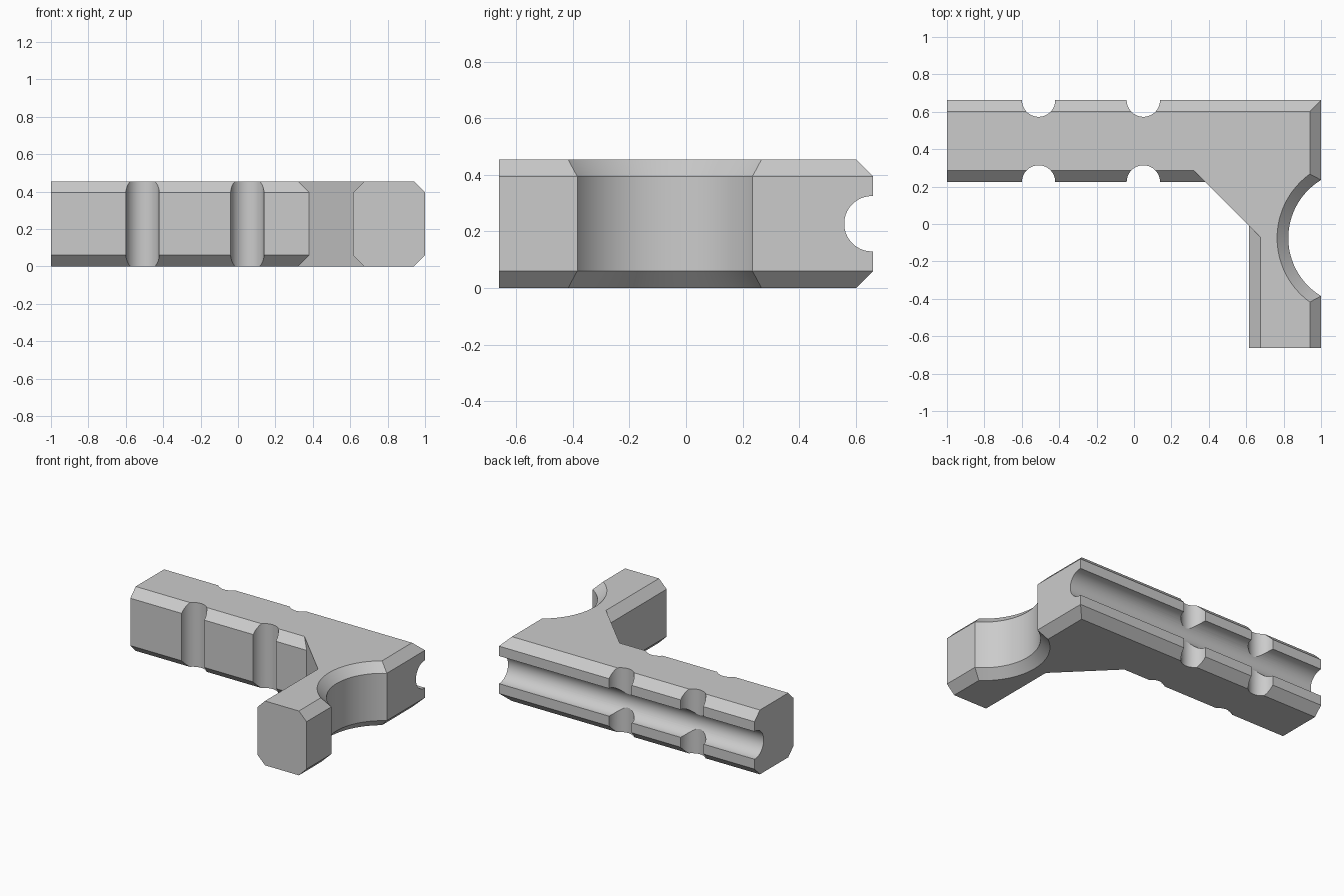
import bpy
import bmesh
import math

if "Cube" in bpy.data.objects:
    bpy.data.objects.remove(bpy.data.objects["Cube"], do_unlink=True)

H = 0.455          # block height
C = 0.06           # chamfer size
FRONT, BACK = 0.225, 0.662

grey = bpy.data.materials.new("light grey")
grey.use_nodes = True
grey.diffuse_color = (0.6, 0.6, 0.6, 1)
grey.node_tree.nodes["Principled BSDF"].inputs["Base Color"].default_value = (0.6, 0.6, 0.6, 1)


def loft(name, loops):
    """Closed solid through a stack of matching point loops."""
    bm = bmesh.new()
    rings = [[bm.verts.new(p) for p in loop] for loop in loops]
    n = len(rings[0])
    for a, b in zip(rings, rings[1:]):
        for i in range(n):
            j = (i + 1) % n
            bm.faces.new((a[i], a[j], b[j], b[i]))
    bm.faces.new(rings[0][::-1])
    bm.faces.new(rings[-1])
    bmesh.ops.recalc_face_normals(bm, faces=bm.faces)
    mesh = bpy.data.meshes.new(name)
    bm.to_mesh(mesh)
    bm.free()
    mesh.materials.append(grey)
    obj = bpy.data.objects.new(name, mesh)
    bpy.context.collection.objects.link(obj)
    return obj


def outline(c, z):
    """Bar, diagonal gusset and arm seen from above, long edges inset by c."""
    f, k, inner, outer = FRONT + c, BACK - c, 0.615 + c, 1 - c
    diagonal = 0.605
    return [(x, y, z) for x, y in (
        (-1, f), (diagonal - f, f), (inner, diagonal - inner),
        (inner, -BACK), (outer, -BACK), (outer, k), (-1, k))]


def circle(radius, cx, cy, z, n):
    return [(cx + radius * math.cos(math.tau * (i + 0.5) / n),
             cy + radius * math.sin(math.tau * (i + 0.5) / n), z) for i in range(n)]


# Chamfered bracket body
body = loft("bracket_body", [outline(C, 0), outline(0, C), outline(0, H - C), outline(C, H)])

# Round saddle in the arm, flared at top and bottom
R, E = 0.362, 0.05
cutters = [loft("saddle_cutter", [
    circle(r, 1.187, -0.075, z, 128) for r, z in (
        (R + C + E, -E), (R, C), (R, H - C), (R + C + E, H + E))])]

# Upright grooves on the front and back of the bar
for x in (-0.51, 0.05):
    for y in (FRONT, BACK):
        cutters.append(loft("groove_cutter", [circle(0.089, x, y, z, 48) for z in (-0.1, H + 0.1)]))

# Lengthwise channel along the back
cutters.append(loft("channel_cutter", [
    [(x, a, b) for a, b, _ in circle(0.098, BACK - 0.004, H / 2, 0, 48)] for x in (-1.1, 1.1)]))

bpy.context.view_layer.objects.active = body
for cutter in cutters:
    cutter.hide_render = True
    mod = body.modifiers.new("cut", "BOOLEAN")
    mod.operation = "DIFFERENCE"
    mod.solver = "EXACT"
    mod.object = cutter
    bpy.ops.object.modifier_apply(modifier=mod.name)
    bpy.data.objects.remove(cutter, do_unlink=True)

# Smooth the round cuts, keep the chamfers crisp
bpy.ops.object.select_all(action="DESELECT")
body.select_set(True)
bpy.ops.object.shade_smooth_by_angle(angle=math.radians(20))
